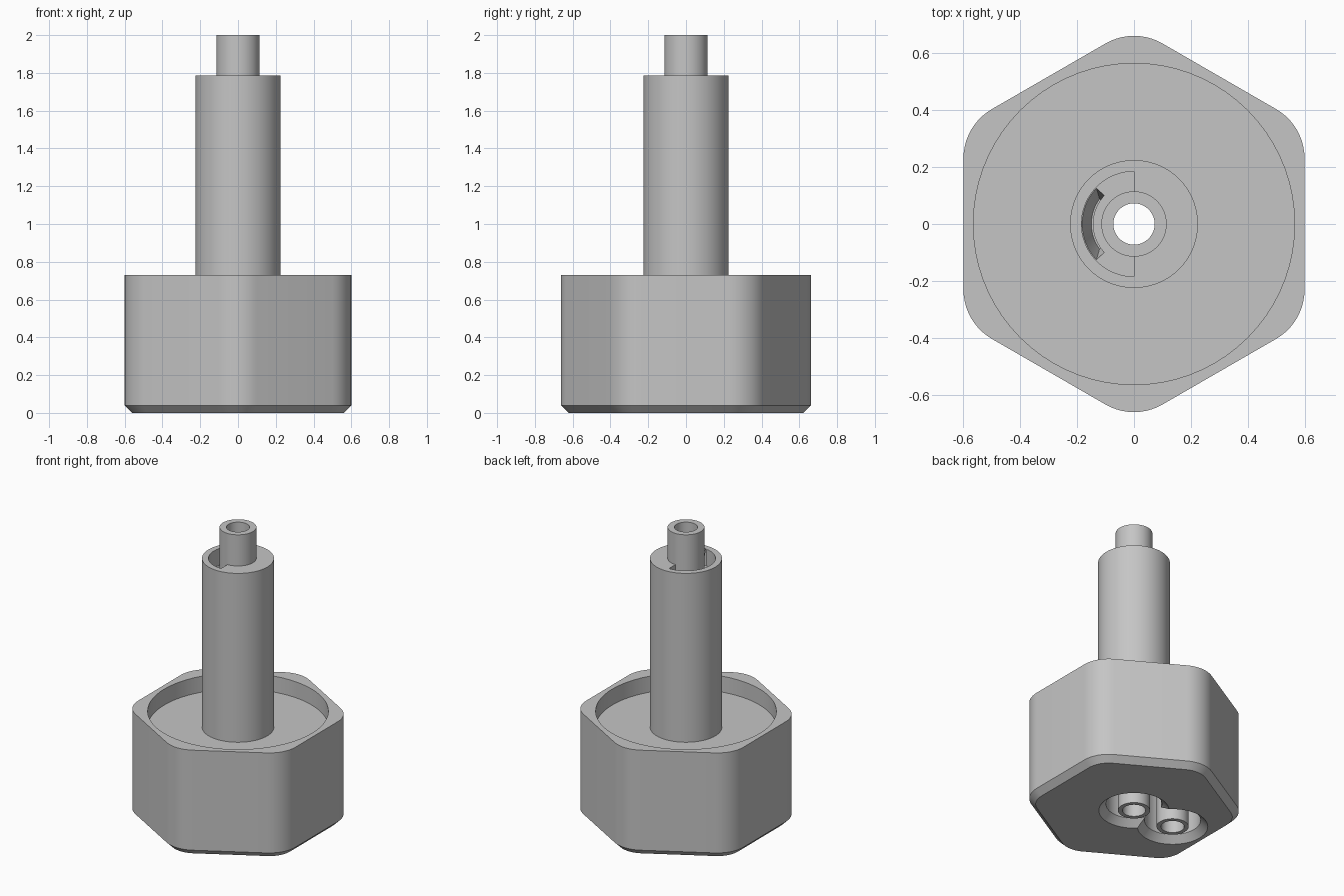
import bpy, bmesh
from math import sin, cos, pi, radians

cube = bpy.data.objects.get("Cube")
if cube:
    bpy.data.objects.remove(cube, do_unlink=True)

grey = bpy.data.materials.new("plain grey")
grey.use_nodes = True
colour = (0.56, 0.56, 0.56, 1)
grey.diffuse_color = colour
grey.node_tree.nodes["Principled BSDF"].inputs["Base Color"].default_value = colour


def finish(name, bm):
    bmesh.ops.remove_doubles(bm, verts=bm.verts, dist=1e-5)
    bmesh.ops.recalc_face_normals(bm, faces=bm.faces)
    mesh = bpy.data.meshes.new(name)
    bm.to_mesh(mesh)
    bm.free()
    mesh.materials.append(grey)
    obj = bpy.data.objects.new(name, mesh)
    bpy.context.collection.objects.link(obj)
    return obj


def loft(name, rings):
    """Solid through matching closed rings, capped at both ends."""
    bm = bmesh.new()
    loops = [[bm.verts.new(p) for p in ring] for ring in rings]
    n = len(loops[0])
    for a, b in zip(loops, loops[1:]):
        for i in range(n):
            j = (i + 1) % n
            bm.faces.new((a[i], a[j], b[j], b[i]))
    bm.faces.new(loops[0][::-1])
    bm.faces.new(loops[-1])
    return finish(name, bm)


def circle(r, z, x=0, n=72):
    return [(x + r * cos(2 * pi * i / n), r * sin(2 * pi * i / n), z) for i in range(n)]


def turned(name, profile, x=0):
    return loft(name, [circle(r, z, x) for r, z in profile])


def tube(name, profile, x=0, n=72):
    """Revolve a closed profile of (radius, height) points."""
    bm = bmesh.new()
    loops = [[bm.verts.new(p) for p in circle(r, z, x, n)] for r, z in profile]
    for a, b in zip(loops, loops[1:] + loops[:1]):
        for i in range(n):
            j = (i + 1) % n
            bm.faces.new((a[i], a[j], b[j], b[i]))
    return finish(name, bm)


def hexagon(flat, r, z, steps=10):
    """Rounded hexagon with two flats facing the sides."""
    reach = (flat - r) / cos(pi / 6)
    ring = []
    for k in range(6):
        mid = pi / 6 + k * pi / 3
        for s in range(steps + 1):
            a = mid - pi / 6 + s * pi / 3 / steps
            ring.append((reach * cos(mid) + r * cos(a), reach * sin(mid) + r * sin(a), z))
    return ring


def sector(r0, r1, half, z, steps=24):
    """Ring sector centred on the -x direction."""
    angles = [pi + radians(half) * (2 * s / steps - 1) for s in range(steps + 1)]
    outer = [(r1 * cos(a), r1 * sin(a), z) for a in angles]
    inner = [(r0 * cos(a), r0 * sin(a), z) for a in reversed(angles)]
    return outer + inner


def carve(obj, *cutters):
    for cutter in cutters:
        cutter.hide_render = True
        mod = obj.modifiers.new("cut", "BOOLEAN")
        mod.operation, mod.solver, mod.object = "DIFFERENCE", "EXACT", cutter
        bpy.context.view_layer.objects.active = obj
        bpy.ops.object.modifier_apply(modifier=mod.name)
        bpy.data.objects.remove(cutter, do_unlink=True)


port_x = -0.315
bore, port_r, pipe_r = 0.0725, 0.10, 0.115

# Hexagonal body with chamfered foot, round top recess and two linked sockets
body = loft("hex_body", [hexagon(0.56, 0.16, 0), hexagon(0.6, 0.2, 0.04),
                         hexagon(0.6, 0.2, 0.73)])
carve(body,
      turned("top_recess_cutter", [(0.565, 0.62), (0.565, 0.8)]),
      turned("centre_socket_cutter", [(0.26, -0.04), (0.175, 0.045), (0.175, 0.38),
                                      (pipe_r, 0.38), (pipe_r, 0.7)]),
      turned("side_socket_cutter", [(0.26, -0.04), (0.175, 0.045), (0.175, 0.36),
                                    (bore, 0.36), (bore, 0.52)], port_x))

# Stem sleeve with a half-round channel and a tapering slot in its floor
stem = tube("stem", [(pipe_r, 0.6), (0.225, 0.6), (0.225, 1.785), (pipe_r, 1.785)])
carve(stem,
      loft("channel_cutter", [sector(0.10, 0.185, 90, 1.67), sector(0.10, 0.185, 90, 1.9)]),
      loft("slot_cutter", [sector(0.142, 0.15, 36, 1.57), sector(0.145, 0.184, 44, 1.675)]))

# Centre pipe running right through, and the side port tube
pipe = tube("centre_pipe", [(bore, 0), (port_r, 0), (port_r, 0.38), (pipe_r, 0.38),
                            (pipe_r, 2), (bore, 2)])
port = tube("side_port", [(bore, 0), (port_r, 0), (port_r, 0.37), (bore, 0.37)], port_x)

# Smooth the round walls, keep the edges crisp
bpy.ops.object.select_all(action="DESELECT")
for obj in (body, stem, pipe, port):
    obj.select_set(True)
bpy.context.view_layer.objects.active = body
bpy.ops.object.shade_smooth_by_angle(angle=radians(25))
